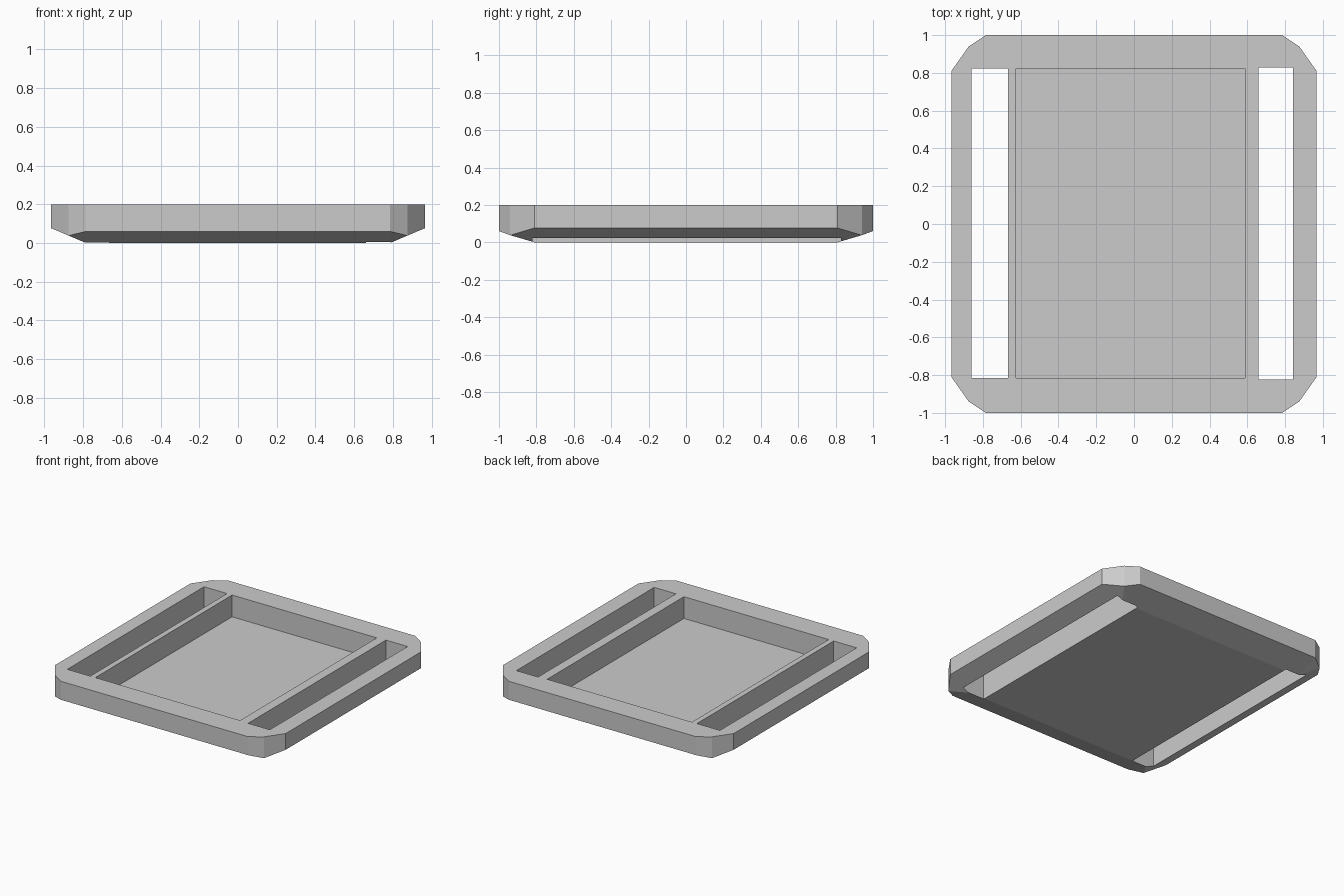
import bpy
import bmesh

cube = bpy.data.objects.get("Cube")
if cube:
    bpy.data.objects.remove(cube, do_unlink=True)

# One plain grey for the whole part
grey = bpy.data.materials.new("plain grey")
grey.use_nodes = True
colour = (0.6, 0.6, 0.6, 1)
grey.diffuse_color = colour
grey.node_tree.nodes["Principled BSDF"].inputs["Base Color"].default_value = colour

TOP = 0.2


def make_object(name, bm):
    bmesh.ops.recalc_face_normals(bm, faces=bm.faces)
    mesh = bpy.data.meshes.new(name)
    bm.to_mesh(mesh)
    bm.free()
    mesh.materials.append(grey)
    obj = bpy.data.objects.new(name, mesh)
    bpy.context.collection.objects.link(obj)
    return obj


def box(name, x0, x1, y0, y1, z0, z1):
    bm = bmesh.new()
    bmesh.ops.create_cube(bm, size=1)
    for v in bm.verts:
        v.co.x = x1 if v.co.x > 0 else x0
        v.co.y = y1 if v.co.y > 0 else y0
        v.co.z = z1 if v.co.z > 0 else z0
    return make_object(name, bm)


# Tray body: clipped corners above, sloped underside meeting a flat base
corner = [(0.967, 0.81, 0.077), (0.875, 0.94, 0.038), (0.785, 1.0, 0.06)]
bm = bmesh.new()
upper, lower, base = [], [], []
for sx, sy in ((1, 1), (-1, 1), (-1, -1), (1, -1)):
    points = corner if sx * sy > 0 else corner[::-1]
    for x, y, z in points:
        upper.append(bm.verts.new((sx * x, sy * y, TOP)))
        lower.append(bm.verts.new((sx * x, sy * y, z)))
    base.append(bm.verts.new((sx * 0.785, sy * 0.81, 0)))
bm.faces.new(upper)
bm.faces.new(base)
count = len(upper)
for i in range(count):
    j = (i + 1) % count
    bm.faces.new((upper[i], upper[j], lower[j], lower[i]))
    b = base[i // 3]
    if i % 3 == 2:
        bm.faces.new((lower[i], lower[j], base[j // 3], b))
    else:
        bm.faces.new((lower[i], lower[j], b))
tray = make_object("tray", bm)

# Two through slots and the shallow central recess
cutters = [
    box("right_slot_cutter", -0.86, -0.667, -0.815, 0.822, -0.2, 0.4),
    box("left_slot_cutter", 0.66, 0.842, -0.822, 0.828, -0.2, 0.4),
    box("recess_cutter", -0.625, 0.588, -0.815, 0.822, 0.035, 0.4),
]
bpy.context.view_layer.objects.active = tray
for cutter in cutters:
    cut = tray.modifiers.new(cutter.name, "BOOLEAN")
    cut.operation = "DIFFERENCE"
    cut.solver = "EXACT"
    cut.object = cutter
    bpy.ops.object.modifier_apply(modifier=cut.name)
    bpy.data.objects.remove(cutter, do_unlink=True)
